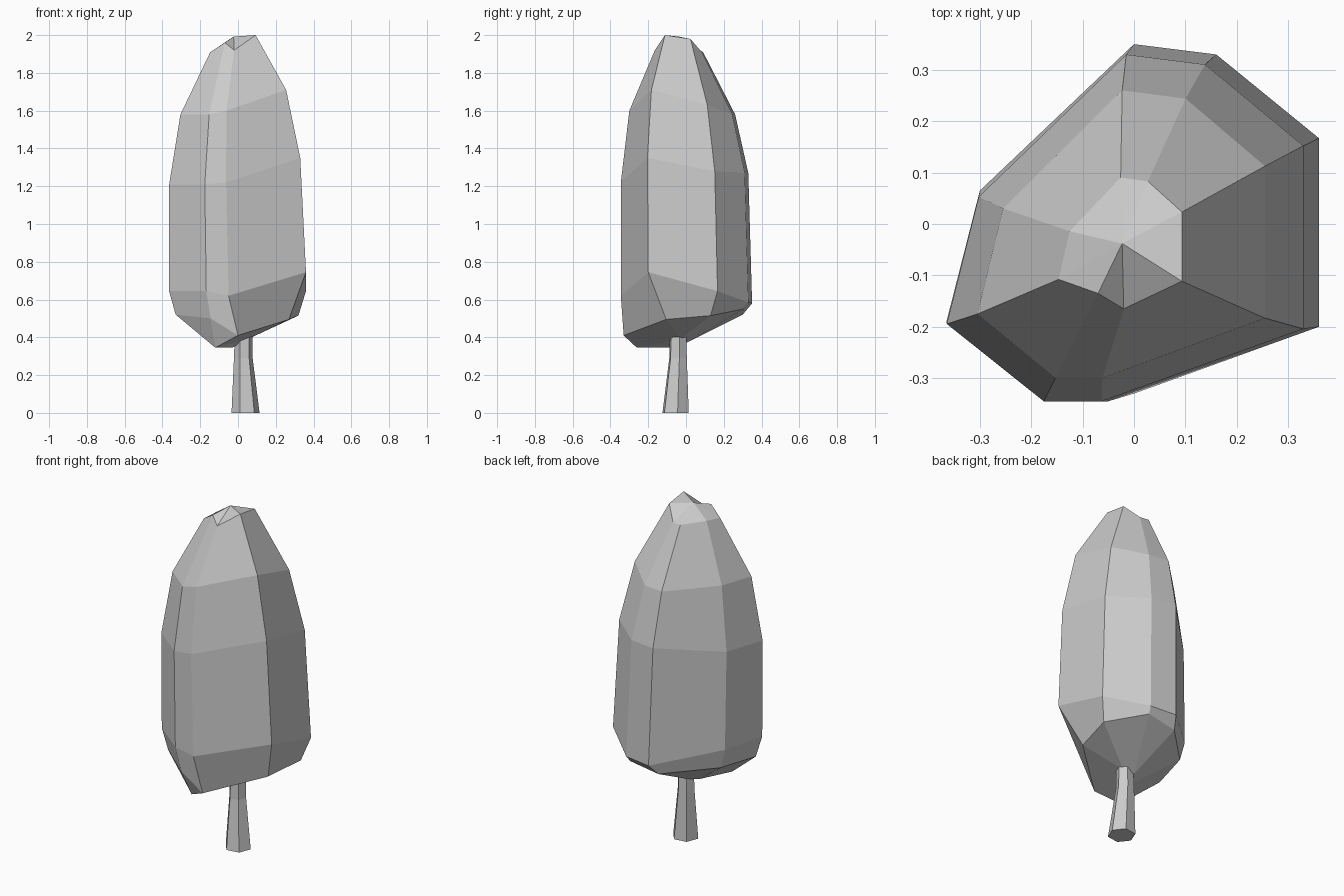
import bpy, bmesh
from math import cos, sin, pi, radians

if "Cube" in bpy.data.objects:
    bpy.data.objects.remove(bpy.data.objects["Cube"])

# crown outline seen from above (eight corners, clockwise from the back)
outline = [(0.0, 0.35), (0.16, 0.33), (0.36, 0.167), (0.36, -0.2),
           (-0.05, -0.345), (-0.168, -0.345), (-0.365, -0.19), (-0.3, 0.065)]

# each level: x scale, x shift, y scale, y shift, corner heights
levels = [
    (0.331, -0.026, 0.367, -0.038, (1.91, 1.91, 1.98, 2.0, 1.92, 1.96, 1.91, 1.92)),
    (0.772, -0.023, 0.806, -0.022, (1.58, 1.58, 1.63, 1.71, 1.60, 1.58, 1.58, 1.59)),
    (0.957, -0.015, 0.971, -0.01, (1.27, 1.27, 1.28, 1.35, 1.22, 1.21, 1.21, 1.22)),
    (1.0, 0.0, 1.0, 0.0, (0.58, 0.585, 0.645, 0.745, 0.62, 0.645, 0.645, 0.645)),
]
rings = [[(x * sx + ox, y * sy + oy, z) for (x, y), z in zip(outline, zs)]
         for sx, ox, sy, oy, zs in levels]
# front corners of the top ring pinch in to form the notch
rings[0][4] = (-0.02, -0.165, 1.92)
rings[0][5] = (-0.07, -0.135, 1.96)

# chamfered underside, then the small base around the trunk
rings.append([(-0.03, 0.30, 0.52), (0.15, 0.305, 0.55), (0.32, 0.13, 0.515), (0.27, -0.105, 0.495),
              (0.0, -0.33, 0.41), (-0.145, -0.325, 0.50), (-0.33, -0.18, 0.52), (-0.27, 0.06, 0.53)])
back, side, front, left = (0.0, 0.0, 0.37), (0.05, -0.03, 0.39), (-0.12, -0.26, 0.345), (-0.03, -0.08, 0.345)
rings.append([back, back, side, side, front, front, front, left])


def finish(bm, name):
    bmesh.ops.remove_doubles(bm, verts=bm.verts, dist=0.0005)
    bmesh.ops.recalc_face_normals(bm, faces=bm.faces)
    mesh = bpy.data.meshes.new(name)
    bm.to_mesh(mesh)
    bm.free()
    obj = bpy.data.objects.new(name, mesh)
    bpy.context.collection.objects.link(obj)
    return obj


def loft(bm, rings):
    loops = []
    for ring in rings:
        made = {p: bm.verts.new(p) for p in dict.fromkeys(ring)}
        loops.append([made[p] for p in ring])
    for a, b in zip(loops, loops[1:]):
        for i in range(len(a)):
            j = (i + 1) % len(a)
            corners = list(dict.fromkeys((a[i], a[j], b[j], b[i])))
            bm.faces.new(corners)
    return loops


# crown
bm = bmesh.new()
loops = loft(bm, rings)
peak = bm.verts.new((-0.023, -0.038, 1.992))
top = loops[0]
for i in range(8):
    bm.faces.new((top[i], top[(i + 1) % 8], peak))
bm.faces.new(list(dict.fromkeys(loops[-1])))
finish(bm, "crown")

# trunk: tapered six-sided post, kinked below the crown
bm = bmesh.new()
trunk = [[(cx + r * cos(i * pi / 3 + radians(8)), cy + r * sin(i * pi / 3 + radians(8)), z) for i in range(6)]
         for cx, cy, r, z in ((0.04, -0.055, 0.075, 0.0), (0.028, -0.042, 0.05, 0.29), (0.03, -0.042, 0.046, 0.45))]
loops = loft(bm, trunk)
bm.faces.new(loops[0])
bm.faces.new(loops[-1])
finish(bm, "trunk")
